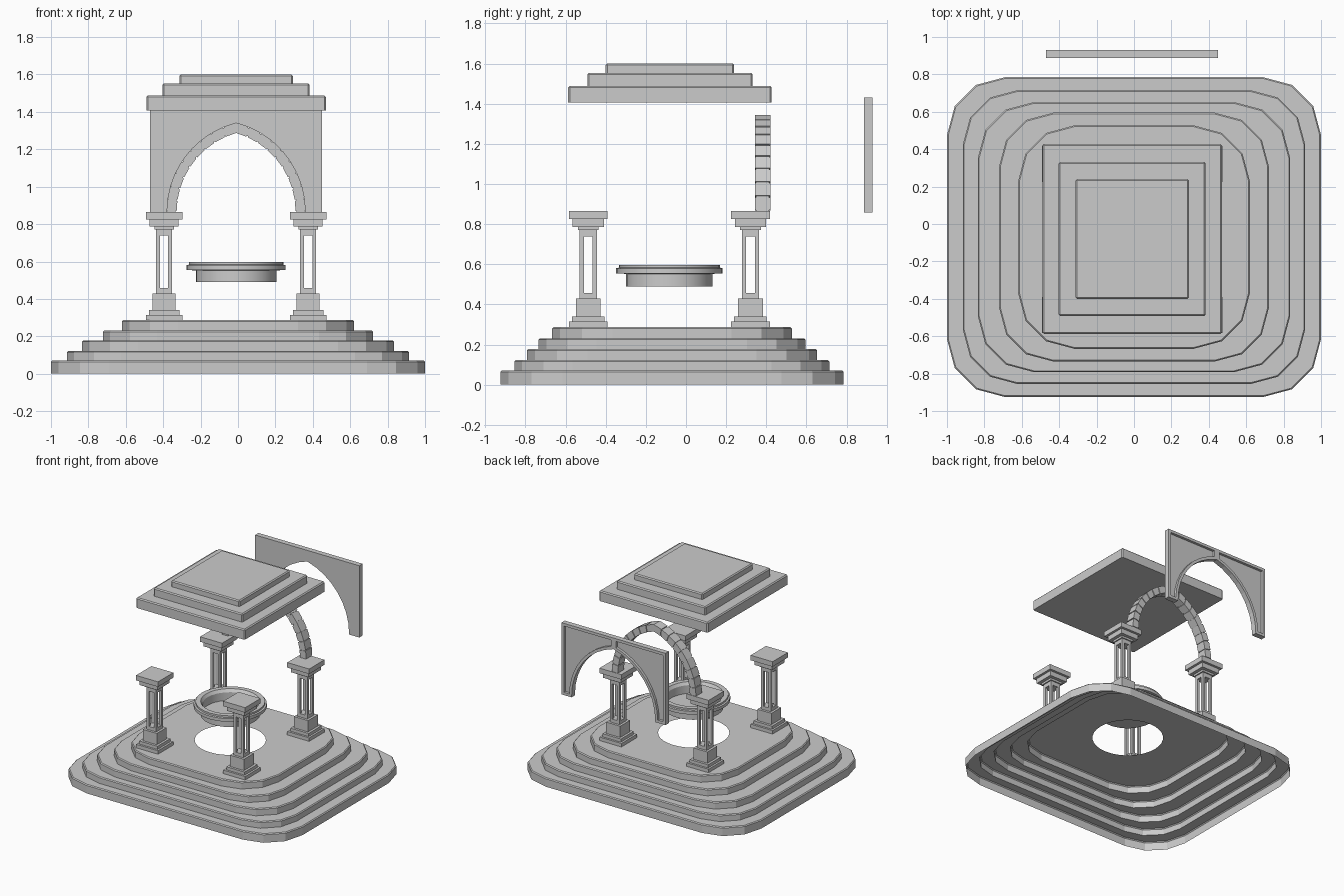
import bpy, bmesh, math
from mathutils import Vector

if "Cube" in bpy.data.objects:
    bpy.data.objects.remove(bpy.data.objects["Cube"])

CX, CY = -0.01, -0.083   # axis of the pavilion


def finish(bm, name, normals=True):
    if normals:
        bmesh.ops.recalc_face_normals(bm, faces=bm.faces)
    me = bpy.data.meshes.new(name)
    bm.to_mesh(me)
    bm.free()
    ob = bpy.data.objects.new(name, me)
    bpy.context.collection.objects.link(ob)
    return ob


def box(bm, x, y, hx, hy, z0, z1, bevel=0.0):
    r = bmesh.ops.create_cube(bm, size=1)
    for v in r["verts"]:
        v.co = Vector((x + v.co.x * 2 * hx, y + v.co.y * 2 * hy,
                       (z0 + z1) / 2 + v.co.z * (z1 - z0)))
    if bevel:
        top = [e for e in {e for v in r["verts"] for e in v.link_edges}
               if max(v.co.z for v in e.verts) > z1 - 1e-4
               and (e.verts[0].co - e.verts[1].co).length > 0]
        bmesh.ops.bevel(bm, geom=top, offset=bevel, segments=1, affect='EDGES')


def prism(bm, pts, y0, y1):
    a = [bm.verts.new((x, y0, z)) for x, z in pts]
    b = [bm.verts.new((x, y1, z)) for x, z in pts]
    bm.faces.new(a)
    bm.faces.new(b[::-1])
    n = len(pts)
    for i in range(n):
        bm.faces.new((a[i], b[i], b[(i + 1) % n], a[(i + 1) % n]))


# Stepped base: hollow shell with chamfer-rounded corners and a round hole
def ring(bm, hx, hy, r, z):
    out = []
    for k, (sx, sy) in enumerate(((1, 1), (-1, 1), (-1, -1), (1, -1))):
        for j in range(4):
            a = math.radians(90 * k + 30 * j)
            out.append(bm.verts.new((sx * (hx - r) + r * math.cos(a),
                                     -0.07 + sy * (hy - r) + r * math.sin(a), z)))
    return out


bm = bmesh.new()
steps = [(1.0, 0.855, 0.07, 0.31), (0.915, 0.785, 0.122, 0.29), (0.835, 0.722, 0.178, 0.30),
         (0.722, 0.665, 0.231, 0.29), (0.62, 0.597, 0.287, 0.30)]
loops, z, b = [], 0.0, 0.007
for hx, hy, z1, r in steps:
    loops += [ring(bm, hx, hy, r, z), ring(bm, hx, hy, r, z1 - b),
              ring(bm, hx - b, hy - b, r - b, z1)]
    z = z1
for lo, hi in zip(loops, loops[1:]):
    for i in range(16):
        j = (i + 1) % 16
        bm.faces.new((lo[i], lo[j], hi[j], hi[i]))
hole = [bm.verts.new((CX + 0.258 * math.cos(t), CY + 0.258 * math.sin(t), z))
        for t in (2 * math.pi * i / 32 for i in range(32))]
edges = [bm.edges.new((hole[i], hole[(i + 1) % 32])) for i in range(32)]
edges += [bm.edges.get((loops[-1][i], loops[-1][(i + 1) % 16])) for i in range(16)]
bmesh.ops.triangle_fill(bm, edges=edges, use_beauty=True, normal=(0, 0, 1))
finish(bm, "stepped_base")

# Round basin
bm = bmesh.new()
prof = [(0, 0.49), (0.215, 0.49), (0.215, 0.552), (0.265, 0.555), (0.265, 0.58),
        (0.252, 0.583), (0.252, 0.597), (0.215, 0.597), (0.2, 0.575), (0.2, 0.51), (0, 0.51)]
vs = [bm.verts.new((CX + r, CY, h)) for r, h in prof]
es = [bm.edges.new(p) for p in zip(vs, vs[1:])]
bmesh.ops.spin(bm, geom=vs + es, cent=(CX, CY, 0), axis=(0, 0, 1),
               angle=2 * math.pi, steps=32, use_duplicate=False)
bmesh.ops.remove_doubles(bm, verts=bm.verts, dist=1e-4)
basin = finish(bm, "basin")
bpy.context.view_layer.objects.active = basin
basin.select_set(True)
bpy.ops.object.shade_smooth_by_angle(angle=math.radians(30))
basin.select_set(False)

# Four pillars: plinth, open shaft of corner posts, capital
for sx, nx in ((-1, "left"), (1, "right")):
    for sy, ny in ((-1, "front"), (1, "back")):
        bm = bmesh.new()
        x, y = CX + sx * 0.385, CY + sy * 0.404
        for h, z0, z1 in ((0.097, 0.287, 0.315), (0.081, 0.315, 0.34), (0.062, 0.34, 0.43),
                          (0.043, 0.43, 0.457), (0.043, 0.738, 0.77), (0.052, 0.77, 0.786),
                          (0.078, 0.786, 0.825), (0.097, 0.825, 0.865)):
            box(bm, x, y, h, h, z0, z1)
        for px in (-1, 1):
            for py in (-1, 1):
                box(bm, x + px * 0.0325, y + py * 0.0325, 0.0105, 0.0105, 0.457, 0.738)
        finish(bm, f"pillar_{ny}_{nx}")

# Pointed arch curve: angle 0 at springing, TOP at the apex
A, H, Z0 = 0.345, 0.45, 0.865
R = (A * A + H * H) / (2 * A)
OFF = A - R


def arc(rad, t):
    top = math.acos(-OFF / rad)
    return OFF + rad * math.cos(t * top), Z0 + rad * math.sin(t * top)


# Arch of separate stones on a slightly recessed core
bm = bmesh.new()
N, g = 9, 0.06


def arch_piece(t0, t1, th, y0, y1):
    pts = [arc(R - th, t0), arc(R + th, t0), arc(R + th, t1), arc(R - th, t1)]
    for s in (-1, 1):
        prism(bm, [(CX + s * px, pz) for px, pz in pts], y0, y1)


for i in range(N):
    arch_piece((i + g) / N, (i + 1 - (g if i < N - 1 else 0)) / N, 0.027, 0.343, 0.42)
    arch_piece(i / N, (i + 1) / N, 0.021, 0.349, 0.414)
finish(bm, "stone_arch")

# Spandrel panel set behind, with two recessed fields on its back
bm = bmesh.new()
backs = []
for s in (-1, 1):
    pts = [arc(R + 0.025, i / 8) for i in range(9)]
    pts[0] = (pts[0][0], 0.857)
    pts += [(0, 1.43), (0.46, 1.43), (0.46, 0.857)]
    f = [bm.verts.new((CX + s * px, 0.888, pz)) for px, pz in pts]
    k = [bm.verts.new((CX + s * px, 0.93, pz)) for px, pz in pts]
    n = len(pts)
    bm.faces.new(f)
    backs.append(bm.faces.new(k))
    for i in range(n):
        if i != 8:   # skip the seam on the centre line
            bm.faces.new((f[i], f[(i + 1) % n], k[(i + 1) % n], k[i]))
bmesh.ops.remove_doubles(bm, verts=bm.verts, dist=1e-4)
bmesh.ops.recalc_face_normals(bm, faces=bm.faces)
backs = [f for f in bm.faces if len(f.verts) > 6 and f.calc_center_median().y > 0.92]
bmesh.ops.inset_individual(bm, faces=backs, thickness=0.022, use_even_offset=True)
for f in backs:
    r = bmesh.ops.extrude_discrete_faces(bm, faces=[f])
    for v in r["faces"][0].verts:
        v.co.y -= 0.02
finish(bm, "spandrel_panel")

# Three-tier roof
bm = bmesh.new()
for hx, hy, z0, z1 in ((0.48, 0.507, 1.407, 1.488), (0.393, 0.412, 1.488, 1.553),
                       (0.303, 0.32, 1.553, 1.6)):
    box(bm, CX, -0.08, hx, hy, z0, z1, 0.008)
finish(bm, "tiered_roof")
